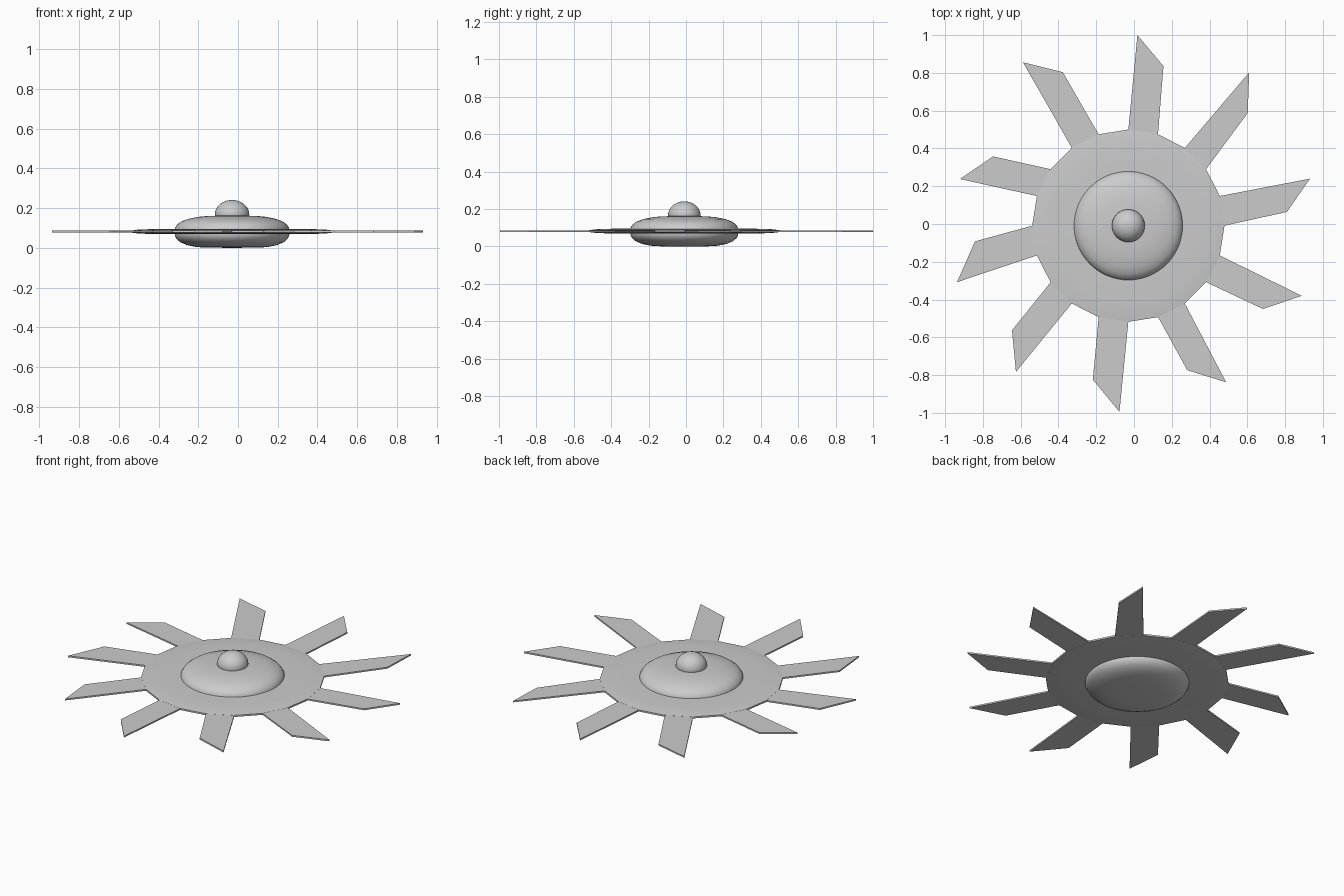
import bpy, bmesh, math
from math import sin, cos, pi

if "Cube" in bpy.data.objects:
    bpy.data.objects.remove(bpy.data.objects["Cube"])

CX, CY, Z = -0.03, -0.009, 0.082   # hub axis and mid height


def finish(name, bm, angle=40):
    bmesh.ops.remove_doubles(bm, verts=bm.verts, dist=1e-5)
    bmesh.ops.recalc_face_normals(bm, faces=bm.faces)
    me = bpy.data.meshes.new(name)
    bm.to_mesh(me)
    bm.free()
    ob = bpy.data.objects.new(name, me)
    bpy.context.collection.objects.link(ob)
    bpy.ops.object.select_all(action='DESELECT')
    ob.select_set(True)
    bpy.context.view_layer.objects.active = ob
    bpy.ops.object.shade_smooth_by_angle(angle=math.radians(angle))
    return ob


def lathe(name, profile, sides):
    """Revolve (radius, z) points about the hub axis."""
    bm = bmesh.new()
    rings = []
    for r, z in profile:
        rings.append([bm.verts.new((CX + r * cos(pi / 2 - 2 * pi * i / sides),
                                    CY + r * sin(pi / 2 - 2 * pi * i / sides), z))
                      for i in range(sides if r > 0 else 1)])
    for a, b in zip(rings, rings[1:]):
        for i in range(sides):
            quad = [a[i % len(a)], a[(i + 1) % len(a)], b[(i + 1) % len(b)], b[i % len(b)]]
            bm.faces.new(list(dict.fromkeys(quad)))
    return finish(name, bm)


# central rounded body, slightly fuller underneath
lathe("hub_body", [(0, 0), (0.13, 0.001), (0.18, 0.004), (0.225, 0.013), (0.26, 0.028),
                   (0.28, 0.045), (0.288, 0.062), (0.289, 0.082), (0.287, 0.1),
                   (0.277, 0.117), (0.255, 0.133), (0.22, 0.146), (0.17, 0.156),
                   (0.12, 0.161), (0, 0.163)], 64)

# knob on top
knob = [(0.0, 0.15), (0.083, 0.15)]
knob += [(0.087 * cos(t * pi / 20), 0.167 + 0.074 * sin(t * pi / 20)) for t in range(10)]
lathe("top_knob", knob + [(0, 0.241)], 48)

# thin twenty-sided disc, tapering to the rim
half = [(0.509, 0.005), (0.47, 0.010), (0.40, 0.0125), (0.25, 0.014)]
lathe("rim_disc", [(0, Z - 0.014)] + [(r, Z - h) for r, h in reversed(half)]
      + [(r, Z + h) for r, h in half] + [(0, Z + 0.014)], 20)

# slanted blades on every other rim side: long tip, short tip
tips = [(0.018, 1.0, 0.156, 0.836), (0.61, 0.803, 0.602, 0.587),
        (0.932, 0.24, 0.81, 0.064), (0.888, -0.38, 0.683, -0.45),
        (0.488, -0.838, 0.282, -0.774), (-0.077, -0.995, -0.218, -0.824),
        (-0.625, -0.783, -0.646, -0.563), (-0.937, -0.308, -0.842, -0.092),
        (-0.922, 0.238, -0.746, 0.358), (-0.588, 0.856, -0.377, 0.804)]
for n, (lx, ly, sx, sy) in enumerate(tips):
    a, b = pi / 2 - n * pi / 5, pi / 2 - (n + 0.5) * pi / 5
    outline = [(CX + 0.508 * cos(a), CY + 0.508 * sin(a)), (lx, ly), (sx, sy),
               (CX + 0.508 * cos(b), CY + 0.508 * sin(b))]
    bm = bmesh.new()
    face = bm.faces.new([bm.verts.new((x, y, Z - 0.0045)) for x, y in outline])
    ext = bmesh.ops.extrude_face_region(bm, geom=[face])
    for v in ext["geom"]:
        if isinstance(v, bmesh.types.BMVert):
            v.co.z += 0.009
    finish(f"blade_{n + 1}", bm, 30)
